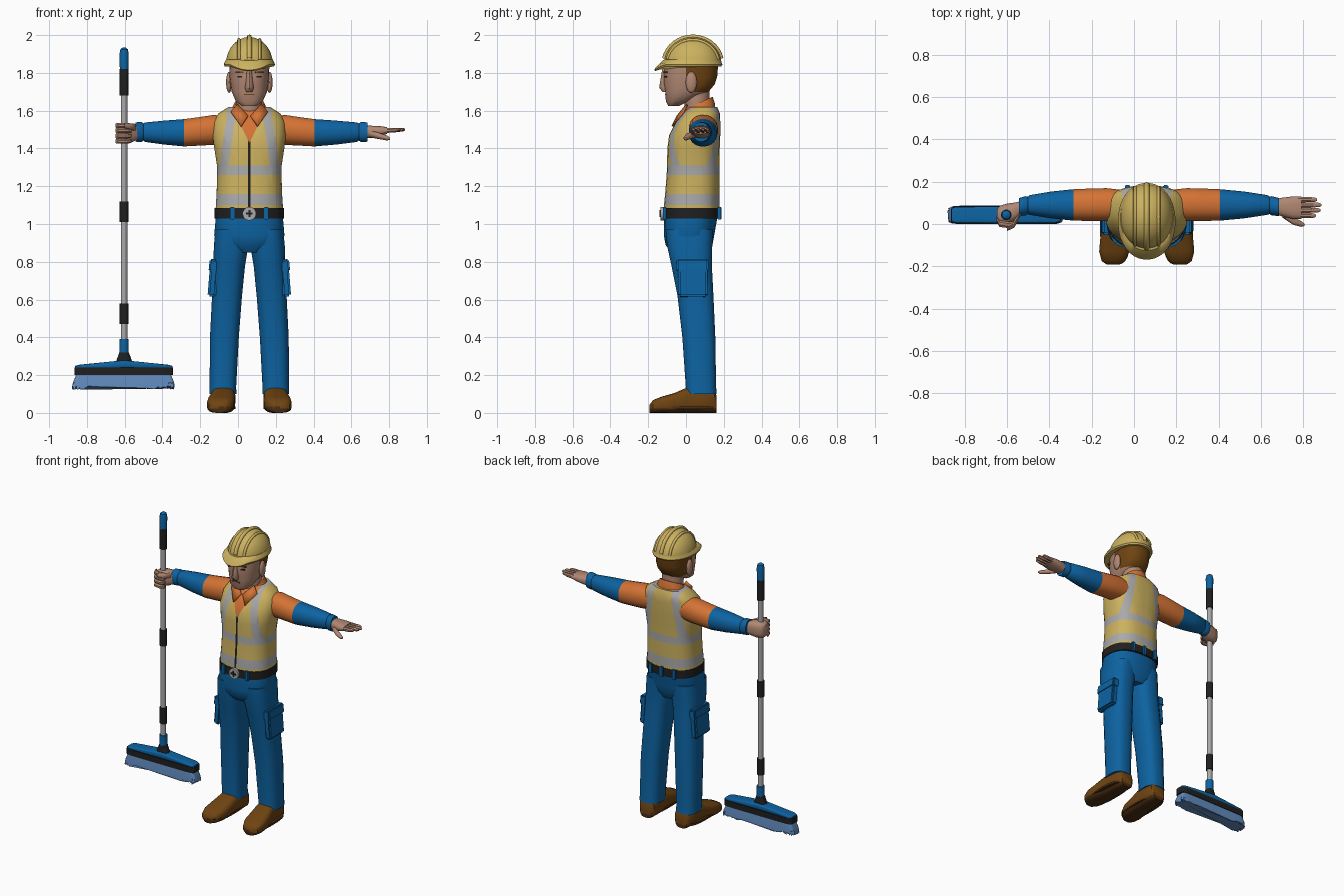
import bpy, bmesh, math, random
from mathutils import Vector

if "Cube" in bpy.data.objects:
    bpy.data.objects.remove(bpy.data.objects["Cube"])

random.seed(4)
C = 0.06  # x of the worker's centre line


def mat(name, rgb):
    m = bpy.data.materials.new(name)
    m.diffuse_color = (*rgb, 1)
    m.use_nodes = True
    m.node_tree.nodes["Principled BSDF"].inputs["Base Color"].default_value = m.diffuse_color
    return m


BLUE = mat("work_blue", (0.004, 0.125, 0.36))
ORANGE = mat("orange", (0.66, 0.17, 0.035))
YELLOW = mat("safety_yellow", (0.60, 0.44, 0.115))
GREY = mat("reflective_grey", (0.40, 0.40, 0.40))
SKIN = mat("skin", (0.44, 0.245, 0.17))
BROWN = mat("leather_brown", (0.16, 0.058, 0.006))
BLACK = mat("black", (0.014, 0.014, 0.014))
BRISTLE = mat("bristle_blue", (0.12, 0.26, 0.52))
SOLE = mat("sole_brown", (0.07, 0.027, 0.006))


def finish(name, bm, mats, angle=40):
    bmesh.ops.recalc_face_normals(bm, faces=bm.faces)
    me = bpy.data.meshes.new(name)
    bm.to_mesh(me)
    bm.free()
    ob = bpy.data.objects.new(name, me)
    bpy.context.collection.objects.link(ob)
    for m in mats:
        me.materials.append(m)
    bpy.ops.object.select_all(action='DESELECT')
    ob.select_set(True)
    bpy.context.view_layer.objects.active = ob
    bpy.ops.object.shade_smooth_by_angle(angle=math.radians(angle))
    return ob


def loft(name, axis, rows, mats, p=2.0, n=20, rule=None, cuts=(), warp=None):
    """Skin superellipse rings (x, y, z, half_u, half_v) lying across the axis."""
    u, v = {'x': ((0, 1, 0), (0, 0, 1)), 'y': ((1, 0, 0), (0, 0, 1)),
            'z': ((1, 0, 0), (0, 1, 0))}[axis]
    u, v = Vector(u), Vector(v)
    bm = bmesh.new()
    rings = []
    for x, y, z, ru, rv in rows:
        ring = []
        for i in range(n):
            a = 2 * math.pi * (i + 0.5) / n
            c, s = math.cos(a), math.sin(a)
            cu = math.copysign(abs(c) ** (2 / p), c) * ru
            sv = math.copysign(abs(s) ** (2 / p), s) * rv
            ring.append(bm.verts.new(Vector((x, y, z)) + u * cu + v * sv))
        rings.append(ring)
    for a, b in zip(rings, rings[1:]):
        for i in range(n):
            j = (i + 1) % n
            bm.faces.new((a[i], a[j], b[j], b[i]))
    bm.faces.new(rings[0])
    bm.faces.new(rings[-1])
    if warp:
        for w in bm.verts:
            warp(w.co)
    for co, no in cuts:
        bmesh.ops.bisect_plane(bm, geom=bm.verts[:] + bm.edges[:] + bm.faces[:],
                               plane_co=co, plane_no=no, dist=1e-5)
    if rule:
        for f in bm.faces:
            f.material_index = rule(f.calc_center_median())
    return finish(name, bm, mats)


def box(name, loc, half, m, bevel=0.0, rot=(0, 0, 0)):
    bm = bmesh.new()
    bmesh.ops.create_cube(bm, size=2)
    for w in bm.verts:
        w.co = Vector([a * b for a, b in zip(w.co, half)])
    if bevel:
        bmesh.ops.bevel(bm, geom=bm.edges[:], offset=bevel, segments=2, affect='EDGES')
    ob = finish(name, bm, [m])
    ob.location, ob.rotation_euler = loc, rot
    return ob


def ball(name, loc, half, m):
    bm = bmesh.new()
    bmesh.ops.create_uvsphere(bm, u_segments=16, v_segments=10, radius=1)
    for w in bm.verts:
        w.co = Vector([a * b + c for a, b, c in zip(w.co, half, loc)])
    return finish(name, bm, [m])


# Legs, cargo pockets and boots
for s, side in ((-1, "right"), (1, "left")):
    legs = [(.10, .14, .072, .08, .083), (.14, .14, .071, .079, .081), (.40, .132, .077, .068, .088),
            (.62, .118, .08, .05, .096), (.78, .106, .084, .03, .108),
            (.88, .097, .092, .02, .12), (.97, .09, .09, .018, .127)]
    loft(side + "_trouser_leg", 'z', [(C + s * d, y, z, hx, hy) for z, d, hx, y, hy in legs], [BLUE], 2.7)
    box(side + "_cargo_pocket", (C + s * .193, .035, .695), (.022, .078, .08), BLUE, .01, (0, s * -.08, 0))
    box(side + "_pocket_flap", (C + s * .188, .035, .78), (.025, .084, .033), BLUE, .008, (0, s * -.1, 0))
    boot = [(.162, .135, .042, .045), (.15, .135, .055, .06), (.08, .137, .063, .072), (0, .14, .064, .066),
            (-.06, .147, .072, .053), (-.13, .153, .072, .043), (-.175, .157, .056, .034), (-.192, .158, .03, .022)]
    loft(side + "_boot", 'y', [(C + s * d, y, h, hx, h) for y, d, hx, h in boot], [BROWN, SOLE], 3.2, 20,
         lambda c: int(c.z < .024), [((0, 0, .024), (0, 0, 1))])
    loft(side + "_boot_welt", 'z', [(C + s * .147, -.017, z, .073, .176) for z in (.02, .034)], [SOLE], 2.8, 28)

# Hips, belt, loops and buckle
loft("trouser_hips", 'z', [(C, .02, .85, .08, .10), (C, .016, .89, .165, .125), (C, .016, .94, .187, .134),
                           (C, .026, 1.04, .178, .142)], [BLUE], 2.5, 28)
loft("belt", 'z', [(C, .029, z, .184, .15) for z in (1.03, 1.085)], [BLACK], 2.5, 32)
for dx in (-.09, .09):
    for y in (-.115, .175):
        box("belt_loop", (C + dx, y, 1.057), (.012, .008, .034), BLUE, .003)
box("back_belt_loop", (C, .18, 1.057), (.012, .008, .034), BLUE, .003)
loft("buckle", 'y', [(C, y, 1.055, .036, .036) for y in (-.11, -.135)], [GREY], 2, 16)
box("buckle_cross_bar", (C, -.136, 1.055), (.018, .004, .005), BLACK)
box("buckle_cross_post", (C, -.136, 1.055), (.005, .004, .018), BLACK)


# Vest: reflective bands, shoulder straps, shirt opening and zip are cut into it
def vest_colour(c):
    d = abs(c.x - C)
    front = c.y < .06
    if front and d < (c.z - 1.43) * .5:
        return 2
    if front and d < .007 and c.z < 1.44:
        return 3
    if 1.10 < c.z < 1.16 or 1.26 < c.z < 1.31:
        return 1
    return int(c.z > 1.31 and abs(d - .135 - (1.31 - c.z) * .15) < .024)


vest_cuts = []
for s in (-1, 1):
    vest_cuts += [((C + s * .007, 0, 0), (1, 0, 0)), ((C, 0, 1.43), (s, 0, -.5))]
    vest_cuts += [((C + s * (.135 + e), 0, 1.31), (s, 0, .15)) for e in (-.024, .024)]
vest = [(1.075, .179, .03, .147), (1.10, .178, .03, .147), (1.16, .174, .033, .144), (1.26, .171, .037, .14),
        (1.31, .172, .038, .139), (1.40, .186, .04, .139), (1.47, .195, .046, .136),
        (1.54, .190, .064, .118), (1.585, .165, .08, .10), (1.62, .11, .09, .075)]
loft("safety_vest", 'z', [(C, y, z, hx, hy) for z, hx, y, hy in vest], [YELLOW, GREY, ORANGE, BLACK],
     2.5, 32, vest_colour, vest_cuts)


# Shirt collar with pointed lapels
def tilt(co):
    co.z += .45 * (co.y - .07)


loft("collar", 'z', [(C, .065, 1.57, .105, .09), (C, .07, 1.60, .096, .084), (C, .07, 1.642, .077, .072)],
     [ORANGE, SKIN], 2, 24,
     lambda c: int((c.y < .05 and abs(c.x - C) < (c.z - 1.545) * .6) or c.z > 1.64 and abs(c.y - .07) < .03),
     [((C, 0, 1.545), (s, 0, -.6)) for s in (-1, 1)], tilt)
for s in (-1, 1):
    bm = bmesh.new()
    bm.faces.new([bm.verts.new((C + s * x, y, z)) for x, y, z in
                  ((.008, -.048, 1.575), (.045, -.076, 1.52), (.098, -.02, 1.595), (.062, 0, 1.635))])
    ob = finish("collar_lapel", bm, [ORANGE])
    ob.modifiers.new("thickness", 'SOLIDIFY').thickness = .012

# Sleeves
arm = [(.10, .09, 1.50, .07, .07), (.19, .092, 1.498, .078, .08), (.27, .091, 1.49, .077, .076),
       (.345, .09, 1.483, .075, .073), (.46, .09, 1.484, .064, .064), (.57, .09, 1.486, .047, .052),
       (.58, .088, 1.487, .041, .046), (.59, .086, 1.487, .046, .053), (.625, .08, 1.487, .043, .052)]
for s, side, k in ((-1, "right", .92), (1, "left", 1)):
    loft(side + "_sleeve", 'x', [(C + s * (min(d, .345) + max(d - .345, 0) * k), y, z, hy, hz)
                                 for d, y, z, hy, hz in arm],
         [ORANGE, BLUE], 2.2, 20, lambda c: int(abs(c.x - C) > .345))

# Open hand
loft("left_palm", 'x', [(.66, .083, 1.487, .033, .034), (.70, .08, 1.488, .045, .033),
                        (.75, .077, 1.492, .054, .027), (.79, .077, 1.495, .053, .018)], [SKIN], 2.6, 16)
for i, tip in enumerate((.86, .88, .885, .865)):
    y = .04 + i * .025
    loft("left_finger", 'x', [(.77, y, 1.495, .014, .015), (.83, y, 1.497, .013, .013),
                              (tip - .01, y, 1.50, .011, .01), (tip, y, 1.50, .005, .005)], [SKIN], 2, 8)
loft("left_thumb", 'x', [(.70, .05, 1.478, .02, .02), (.75, .015, 1.465, .019, .016),
                         (.79, 0, 1.455, .014, .013), (.805, -.004, 1.452, .006, .006)], [SKIN], 2, 10)

# Fist around the broom pole
loft("right_fist", 'x', [(-.525, .078, 1.485, .033, .036), (-.56, .06, 1.483, .042, .05),
                         (-.60, .047, 1.48, .05, .056), (-.635, .043, 1.48, .043, .05),
                         (-.647, .042, 1.48, .028, .04)], [SKIN], 3, 16)
for i in range(4):
    z = 1.438 + i * .028
    loft("right_finger", 'x', [(-.648, .025, z, .014, .011), (-.635, .002, z, .017, .014),
                               (-.59, -.005, z, .016, .014), (-.565, .004, z, .01, .01)], [SKIN], 2, 8)
loft("right_thumb", 'x', [(-.54, .05, 1.51, .02, .02), (-.565, 0, 1.515, .018, .017),
                          (-.60, -.022, 1.52, .012, .013)], [SKIN], 2, 10)

# Head, hair, ears and face
loft("neck", 'z', [(C, .06, 1.56, .07, .065), (C, .055, 1.74, .068, .07)], [SKIN])
skull = [(1.626, .04, -.065, .03), (1.65, .072, -.045, .062), (1.70, .094, .005, .115), (1.74, .101, .018, .135),
         (1.78, .105, .024, .142), (1.86, .107, .03, .142)]
loft("head", 'z', [(C, y, z, hx, hy) for z, hx, y, hy in skull], [SKIN, BROWN], 2.4, 28,
     lambda c: int(c.z > 1.70 and c.y > .04 or c.z > 1.78 and c.y > 0),
     [((0, y, 0), (0, 1, 0)) for y in (0, .04)])
loft("nose", 'z', [(C, -.112, 1.82, .013, .014), (C, -.112, 1.76, .018, .024),
                   (C, -.112, 1.72, .025, .03), (C, -.108, 1.70, .018, .016)], [SKIN], 2, 10)
for s in (-1, 1):
    ball("ear", (C + s * .107, .028, 1.75), (.016, .03, .056), SKIN)
    box("eyebrow", (C + s * .052, -.108, 1.803), (.022, .005, .004), BROWN, 0, (0, 0, s * .25))
    box("eye", (C + s * .05, -.106, 1.78), (.013, .005, .004), BLACK, 0, (0, 0, s * .25))
box("mouth", (C, -.107, 1.685), (.028, .005, .003), BROWN)

# Hard hat: dome, brim and raised ribs
HY, RX, RY, RZ = .036, .125, .153, .145
dome = [math.radians(a) for a in (0, 12, 25, 38, 51, 64, 76, 86)]
loft("hard_hat_dome", 'z', [(C, HY, 1.845 + RZ * math.sin(a), RX * math.cos(a), RY * math.cos(a)) for a in dome],
     [YELLOW], 2.1, 32)


def droop(co):
    co.z -= .9 * max(0, -co.y - .11) ** 1.2 - .003


loft("hard_hat_brim", 'z', [(C, .013, 1.832, .132, .175), (C, .013, 1.842, .136, .181), (C, .013, 1.85, .133, .177),
                            (C, .03, 1.868, .124, .155)], [YELLOW], 2.1, 36, warp=droop)
for dx, r in ((-.055, .009), (0, .013), (.055, .009)):
    k = math.sqrt(1 - (dx / RX) ** 2)
    cu = bpy.data.curves.new("hard_hat_rib", 'CURVE')
    cu.dimensions, cu.bevel_depth, cu.bevel_resolution = '3D', r, 2
    sp = cu.splines.new('POLY')
    sp.points.add(16)
    for i, pt in enumerate(sp.points):
        a = math.radians(12 + 156 * i / 16)
        pt.co = (C + dx, HY - RY * k * math.cos(a), 1.845 + RZ * k * math.sin(a), 1)
    cu.materials.append(YELLOW)
    bpy.context.collection.objects.link(bpy.data.objects.new("hard_hat_rib", cu))

# Broom pole in stacked sections
PX, PY = -.603, .043
for name, z0, z1, r, m in (("pole_tube", .36, 1.72, .018, GREY), ("lower_grip", .47, .58, .024, BLACK),
                           ("middle_grip", 1.01, 1.12, .024, BLACK), ("upper_grip", 1.68, 1.82, .024, BLACK),
                           ("pole_socket", .30, .39, .025, BLUE)):
    loft(name, 'z', [(PX, PY, z, r, r) for z in (z0, z1)], [m], 2, 16)
loft("pole_handle", 'z', [(PX, PY, z, r, r) for z, r in ((1.81, .023), (1.90, .025), (1.925, .02), (1.934, .008))],
     [BLUE], 2, 16)

# Broom head and ragged bristles
loft("socket_base", 'z', [(PX, PY, .24, .06, .036), (PX, PY, .275, .042, .03), (PX, PY, .32, .026, .026)],
     [BLACK], 2.6, 16)
loft("broom_cover", 'x', [(x, PY, .235 + h, w, h) for x, w, h in
                          ((-.862, .03, .007), (-.84, .038, .01), (PX, .04, .022), (-.37, .038, .01),
                           (-.348, .03, .007))], [BLUE], 5, 16)
loft("broom_rim", 'z', [(-.605, PY, z, .26, .043) for z in (.20, .24)], [BLACK], 8, 40)


def ragged(co):
    if co.z < .14:
        co.z += random.uniform(-.008, .012)
        co.x += random.uniform(-.006, .006)


loft("bristles", 'z', [(-.606, PY, .13, .268, .044), (-.606, PY, .16, .268, .043), (-.606, PY, .205, .25, .038)],
     [BRISTLE], 9, 96, warp=ragged)
